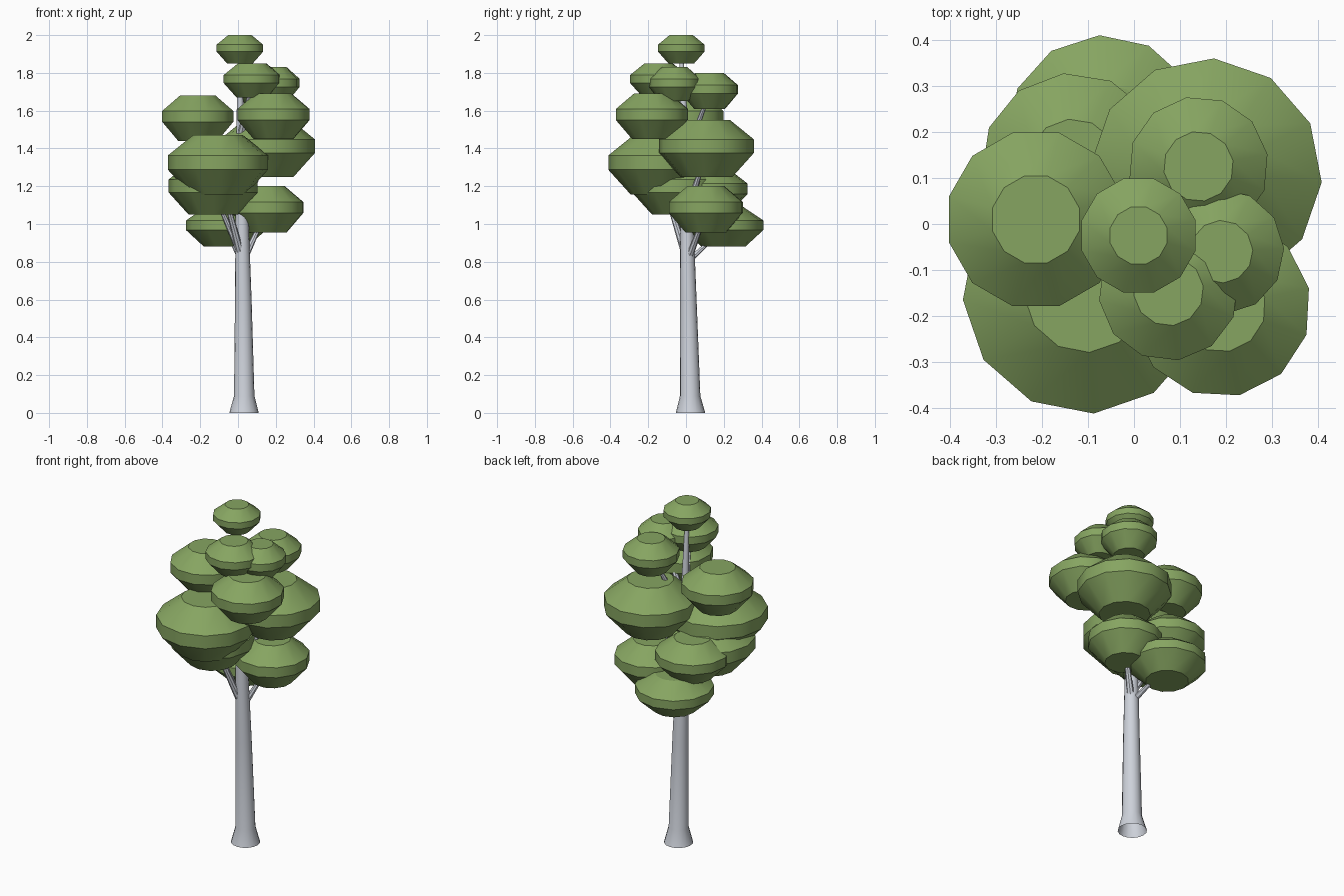
import bpy
import bmesh
import math
from mathutils import Vector

if "Cube" in bpy.data.objects:
    bpy.data.objects.remove(bpy.data.objects["Cube"], do_unlink=True)


def make_material(name, rgb):
    mat = bpy.data.materials.new(name)
    mat.use_nodes = True
    mat.diffuse_color = (*rgb, 1)
    bsdf = mat.node_tree.nodes["Principled BSDF"]
    bsdf.inputs["Base Color"].default_value = (*rgb, 1)
    bsdf.inputs["Roughness"].default_value = 0.9
    return mat


LEAF = make_material("leaf green", (0.24, 0.375, 0.12))
BARK = make_material("pale grey bark", (0.62, 0.65, 0.71))


def loft(name, rings, sides, mat, turn=0.0, capped=False):
    """Skin level circles, each given as (centre, radius)."""
    bm = bmesh.new()
    loops = []
    for centre, radius in rings:
        loop = []
        for i in range(sides):
            a = math.tau * i / sides + turn
            offset = Vector((math.cos(a), math.sin(a), 0)) * radius
            loop.append(bm.verts.new(Vector(centre) + offset))
        loops.append(loop)
    for low, high in zip(loops, loops[1:]):
        for i in range(sides):
            j = (i + 1) % sides
            bm.faces.new((low[i], low[j], high[j], high[i]))
    if capped:
        bm.faces.new(loops[0][::-1])
        bm.faces.new(loops[-1])
    mesh = bpy.data.meshes.new(name)
    bm.to_mesh(mesh)
    bm.free()
    obj = bpy.data.objects.new(name, mesh)
    bpy.context.collection.objects.link(obj)
    mesh.materials.append(mat)
    bpy.ops.object.select_all(action='DESELECT')
    obj.select_set(True)
    bpy.context.view_layer.objects.active = obj
    bpy.ops.object.shade_smooth_by_angle(angle=math.radians(32))
    return obj


# Trunk: flared open foot, slight lean and taper up to the crown
TRUNK = [
    ((0.032, 0.024, 0), 0.078),
    ((0.033, 0.022, 0.09), 0.054),
    ((0.028, 0.012, 0.6), 0.044),
    ((0.021, 0.004, 1.05), 0.034),
    ((0.012, -0.008, 1.5), 0.021),
    ((0.01, -0.025, 1.9), 0.01),
]
loft("trunk", TRUNK, 16, BARK)


def trunk_at(z):
    for (a, ra), (b, rb) in zip(TRUNK, TRUNK[1:]):
        if a[2] <= z <= b[2]:
            t = (z - a[2]) / (b[2] - a[2])
            return Vector(a).lerp(Vector(b), t)


# Foliage clumps: x, y, bottom, top, radius, turn in degrees, branch start
CLUMPS = {
    "crown": (0.01, -0.025, 1.85, 2.0, 0.128, 15, None),
    "upper_front": (0.075, -0.145, 1.67, 1.85, 0.152, 8, 1.45),
    "upper_left": (0.19, -0.06, 1.65, 1.83, 0.136, 3, 1.4),
    "upper_back": (0.14, 0.125, 1.61, 1.8, 0.152, 10, 1.35),
    "middle_right": (-0.213, 0.01, 1.44, 1.68, 0.195, 15, 1.3),
    "middle_front": (0.188, -0.18, 1.45, 1.69, 0.196, 12, 1.2),
    "middle_left": (0.156, 0.108, 1.25, 1.55, 0.252, -4, 1.05),
    "broad_front": (-0.106, -0.146, 1.155, 1.47, 0.266, 4, 0.8),
    "lower_right": (-0.132, -0.05, 1.05, 1.33, 0.236, 0, 0.82),
    "lower_back_right": (-0.132, 0.128, 1.065, 1.29, 0.2, 6, 0.85),
    "lower_left": (0.15, 0.105, 0.955, 1.2, 0.2, 12, 0.8),
    "lowest_back": (-0.064, 0.198, 0.88, 1.09, 0.212, 3, 0.8),
}

for name, (x, y, low, high, r, turn, start) in CLUMPS.items():
    h = high - low
    profile = ((0, 0.55), (0.42, 1), (0.66, 1), (1, 0.5))
    rings = [((x, y, low + h * t), r * s) for t, s in profile]
    loft(name + "_foliage", rings, 12, LEAF, math.radians(turn), True)

    # Slim branch from the trunk into the clump
    if start:
        root = trunk_at(start)
        tip = Vector((x, y, low + h * 0.45))
        loft(name + "_branch", [(root, 0.022), (tip, 0.009)], 8, BARK)
